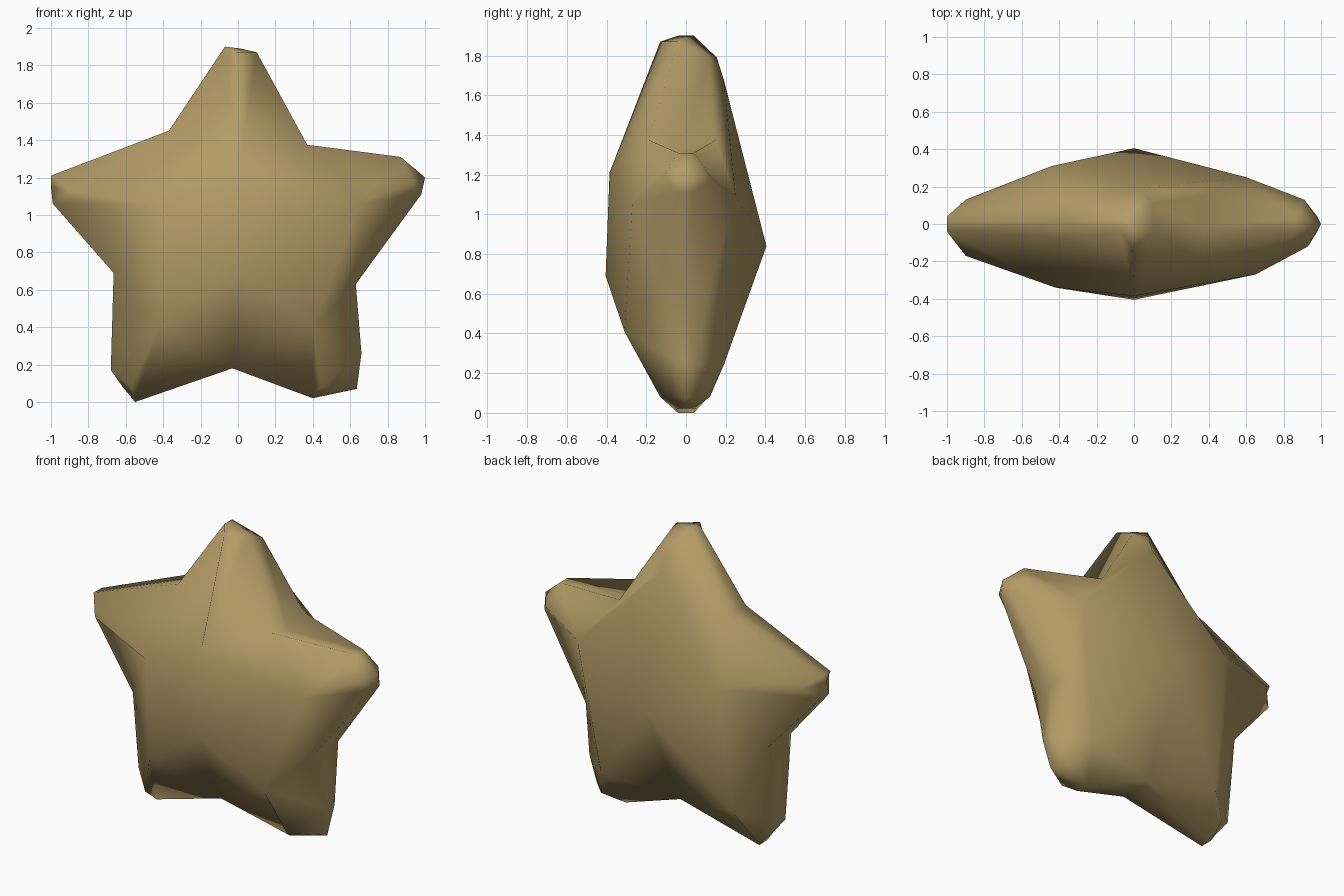
import bpy, bmesh

cube = bpy.data.objects.get("Cube")
if cube:
    bpy.data.objects.remove(cube, do_unlink=True)

gold = bpy.data.materials.new("dull_gold")
gold.use_nodes = True
gold.diffuse_color = (0.45, 0.33, 0.135, 1)
gold.node_tree.nodes["Principled BSDF"].inputs["Base Color"].default_value = gold.diffuse_color

# Arms clockwise from the top: two tip corners and apex (x, z),
# front and back ridge points (x, y, z), front and back tip points
ARMS = [
    dict(a=(-.07, 1.90), b=(.10, 1.87), apex=(.01, 1.89),
         front=(0, -.385, 1.21), back=(.02, .19, 1.68), tip_f=(-.01, -.13, 1.87), tip_b=(.02, .155, 1.79)),
    dict(a=(.87, 1.31), b=(.98, 1.11), apex=(1.0, 1.20),
         front=(.65, -.27, 1.06), back=(.60, .25, 1.09), tip_f=(.93, -.12, 1.18), tip_b=(.91, .13, 1.18)),
    dict(a=(.66, .26), b=(.40, .02), apex=(.635, .07),
         front=(.40, -.31, .41), back=(.47, .19, .24), tip_f=(.44, -.13, .08), tip_b=(.52, .12, .08)),
    dict(a=(-.55, 0), b=(-.68, .17), apex=(-.62, .085),
         front=(-.42, -.30, .40), back=(-.46, .19, .25), tip_f=(-.57, -.13, .08), tip_b=(-.56, .13, .10)),
    dict(a=(-.99, 1.06), b=(-1.0, 1.21), apex=(-1.0, 1.15),
         front=(-.42, -.34, 1.05), back=(-.44, .31, 1.08), tip_f=(-.90, -.17, 1.13), tip_b=(-.90, .13, 1.13)),
]
# Notch after each arm: x, z, front depth, back depth
NOTCHES = [(.37, 1.375, -.19, .15), (.63, .63, -.14, .12), (-.03, .18, -.13, .10),
           (-.665, .69, -.12, .12), (-.37, 1.45, -.08, .10)]
BOTTOM, UPPER_LEFT = 2, 0

bm = bmesh.new()


def vert(x, y, z):
    return bm.verts.new((x, y, z))


def face(*verts):
    bm.faces.new(verts)


def corner_pair(x, z):
    return {"f": vert(x, -.04, z), "b": vert(x, .04, z)}


hubs = {"f": vert(0, -.405, .69), "b": vert(0, .405, .84)}
notches = [{"f": vert(x, f, z), "b": vert(x, b, z),
            "m": vert(x, (f + b) / 2, z - (.05 if i == UPPER_LEFT else 0))}
           for i, (x, z, f, b) in enumerate(NOTCHES)]
arms = [{
    "ridge": {"f": vert(*d["front"]), "b": vert(*d["back"])},
    "tip": {"f": vert(*d["tip_f"]), "b": vert(*d["tip_b"])},
    "apex": vert(d["apex"][0], 0, d["apex"][1]),
    "a": corner_pair(*d["a"]),
    "b": corner_pair(*d["b"]),
} for d in ARMS]
# The notch side of the top arm is cut back at its rear corner
arms[0]["b"]["b"].co = (.10, .11, 1.80)

for i, arm in enumerate(arms):
    ridge, after = arm["ridge"], arms[(i + 1) % len(arms)]["ridge"]
    for s in "fb":
        # Broad faces between hub, ridges and notch; the bottom one is creased up to the hub
        if i == BOTTOM:
            face(hubs[s], ridge[s], notches[i][s])
            face(hubs[s], notches[i][s], after[s])
        else:
            face(hubs[s], ridge[s], after[s])
            face(notches[i][s], ridge[s], after[s])
        # Flanks and rounded tip of each arm
        for corner, notch in (("a", notches[i - 1]), ("b", notches[i])):
            face(ridge[s], notch[s], arm[corner][s])
            face(ridge[s], arm[corner][s], arm["tip"][s])
            face(arm["tip"][s], arm[corner][s], arm["apex"])
    # Edge walls joining front and back
    for corner, notch in (("a", notches[i - 1]), ("b", notches[i])):
        pair = arm[corner]
        face(pair["f"], pair["b"], arm["apex"])
        face(notch["f"], notch["m"], pair["f"])
        face(notch["m"], pair["b"], pair["f"])
        face(notch["m"], notch["b"], pair["b"])

bmesh.ops.recalc_face_normals(bm, faces=bm.faces)
mesh = bpy.data.meshes.new("star_body")
bm.to_mesh(mesh)
bm.free()
mesh.materials.append(gold)
for p in mesh.polygons:
    p.use_smooth = True
star = bpy.data.objects.new("star_body", mesh)
bpy.context.collection.objects.link(star)
